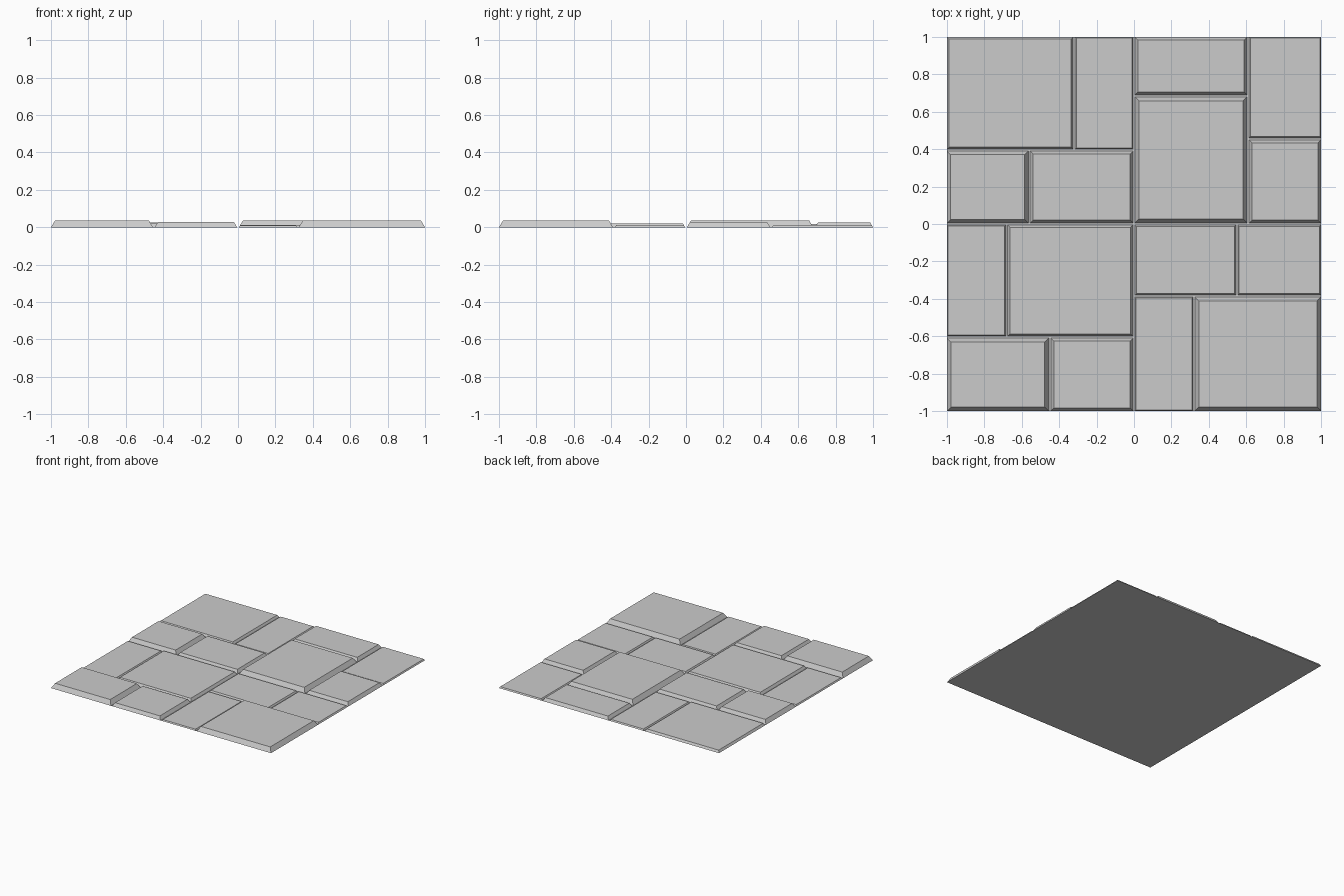
import bpy, bmesh

if "Cube" in bpy.data.objects:
    bpy.data.objects.remove(bpy.data.objects["Cube"])

# Slabs: x0, x1, y0, y1, height
slabs = [
    (-1, -.32, .395, 1, .018), (-.32, 0, .395, 1, .011),
    (-1, -.56, 0, .395, .032), (-.56, 0, 0, .395, .026),
    (0, .61, .685, 1, .026), (0, .61, 0, .685, .037),
    (.61, 1, .455, 1, .011), (.61, 1, 0, .455, .028),
    (-1, -.68, -.605, 0, .011), (-.68, 0, -.605, 0, .021),
    (-1, -.45, -1, -.605, .037), (-.45, 0, -1, -.605, .027),
    (0, .55, -.385, 0, .013), (.55, 1, -.385, 0, .012),
    (0, .32, -1, -.385, .010), (.32, 1, -1, -.385, .037),
]
GAP = .005


def finish(name, bm):
    mesh = bpy.data.meshes.new(name)
    bm.to_mesh(mesh)
    bm.free()
    bpy.context.collection.objects.link(bpy.data.objects.new(name, mesh))


def ring(bm, x0, x1, y0, y1, z):
    return [bm.verts.new((x, y, z)) for x, y in
            ((x0, y0), (x1, y0), (x1, y1), (x0, y1))]


# Stone slabs with sloped sides, open underneath where they meet the base
for i, (x0, x1, y0, y1, h) in enumerate(slabs):
    # joint gaps lie only between slabs, not along the outer border
    a, b, c, d = (v if abs(v) == 1 else v + s * GAP
                  for v, s in ((x0, 1), (x1, -1), (y0, 1), (y1, -1)))
    t = h * .6
    bm = bmesh.new()
    low = ring(bm, a, b, c, d, 0)
    top = ring(bm, a + t, b - t, c + t, d - t, h)
    bm.faces.new(top)
    for k in range(4):
        n = (k + 1) % 4
        bm.faces.new((low[k], low[n], top[n], top[k]))
    finish(f"paving_slab_{i + 1:02d}", bm)

# Mortar bed under the joints
bm = bmesh.new()
bm.faces.new(ring(bm, -1, 1, -1, 1, 0))
finish("mortar_bed", bm)
